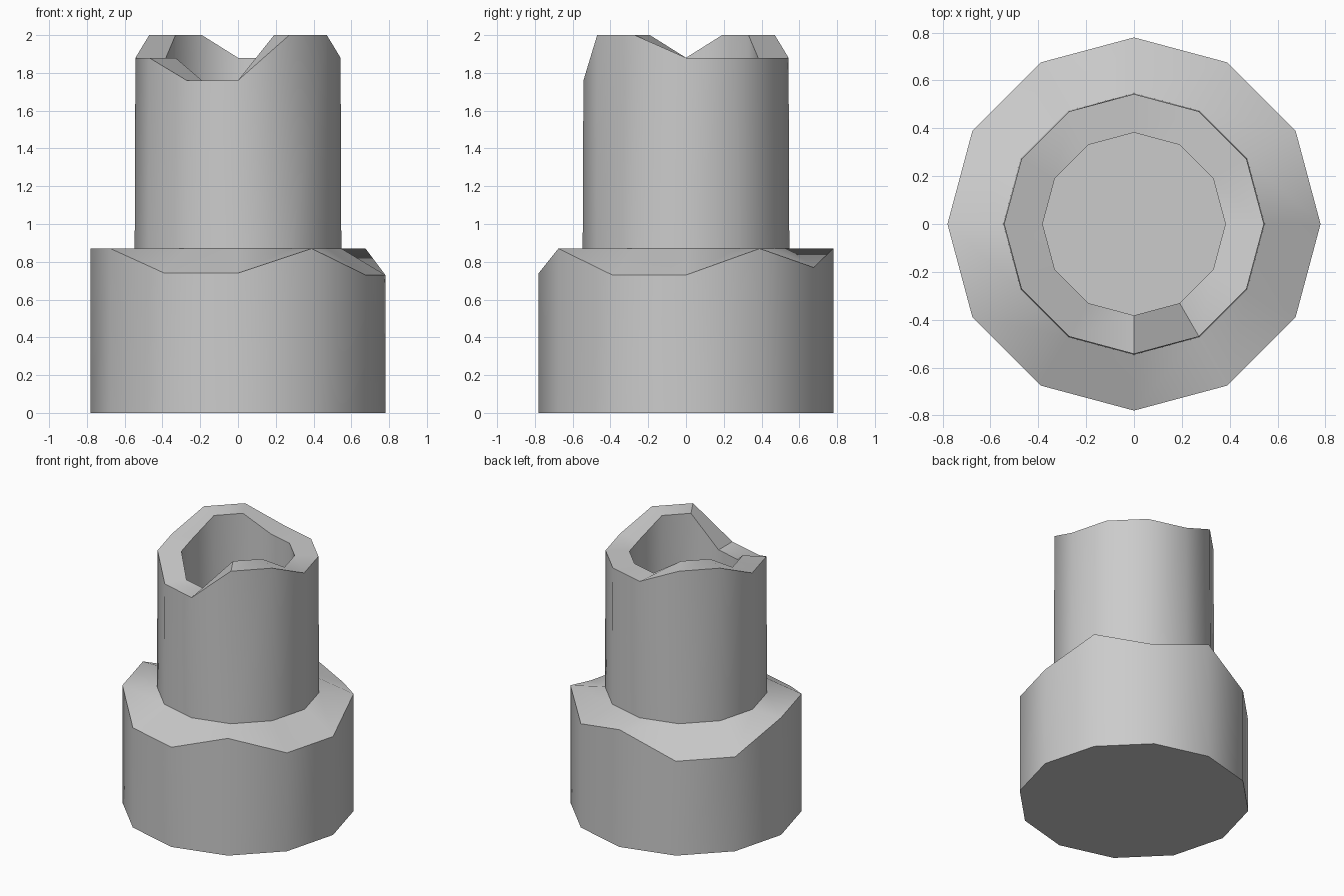
import bpy, bmesh
from math import sin, cos, tau, radians

cube = bpy.data.objects.get("Cube")
if cube:
    bpy.data.objects.remove(cube, do_unlink=True)

SIDES = 12
STEP = 0.87     # height where the shaft meets the base

stone = bpy.data.materials.new("grey stone")
stone.use_nodes = True
GREY = (0.6, 0.6, 0.6, 1)
stone.diffuse_color = GREY
stone.node_tree.nodes["Principled BSDF"].inputs["Base Color"].default_value = GREY

# Chipped rim heights, one per corner, starting at +x and going counterclockwise
BASE_RIM = [0.73, 0.87, 0.77, 0.87, 0.70, 0.70, 0.87, 0.87, 0.74, 0.74, 0.87, 0.73]
SHAFT_RIM = [1.88, 1.88, 1.88, 1.88, 2, 2, 1.88, 1.88, 1.76, 1.76, 2, 2]


def ring(bm, radius, heights):
    """Add a ring of corners, with one height or a list of heights."""
    if not isinstance(heights, list):
        heights = [heights] * SIDES
    return [bm.verts.new((radius * cos(tau * i / SIDES), radius * sin(tau * i / SIDES), z))
            for i, z in enumerate(heights)]


def stacked_rings(name, rings):
    """Bridge successive rings and close both ends."""
    bm = bmesh.new()
    loops = [ring(bm, r, z) for r, z in rings]
    for a, b in zip(loops, loops[1:]):
        for i in range(SIDES):
            j = (i + 1) % SIDES
            bm.faces.new((a[i], a[j], b[j], b[i]))
    bm.faces.new(loops[0][::-1])
    bm.faces.new(loops[-1])
    mesh = bpy.data.meshes.new(name)
    bm.to_mesh(mesh)
    bm.free()
    mesh.materials.append(stone)
    obj = bpy.data.objects.new(name, mesh)
    bpy.context.collection.objects.link(obj)
    bpy.ops.object.select_all(action="DESELECT")
    obj.select_set(True)
    bpy.context.view_layer.objects.active = obj
    bpy.ops.object.shade_smooth_by_angle(angle=radians(35))
    return obj


# Wide base, ledge, hollow shaft and the floor of its bore, in one skin
stacked_rings("hollow_stepped_column", [
    (0.78, 0),
    (0.78, BASE_RIM),
    (0.547, STEP),
    (0.543, SHAFT_RIM),
    (0.382, SHAFT_RIM),
    (0.382, STEP),
])
